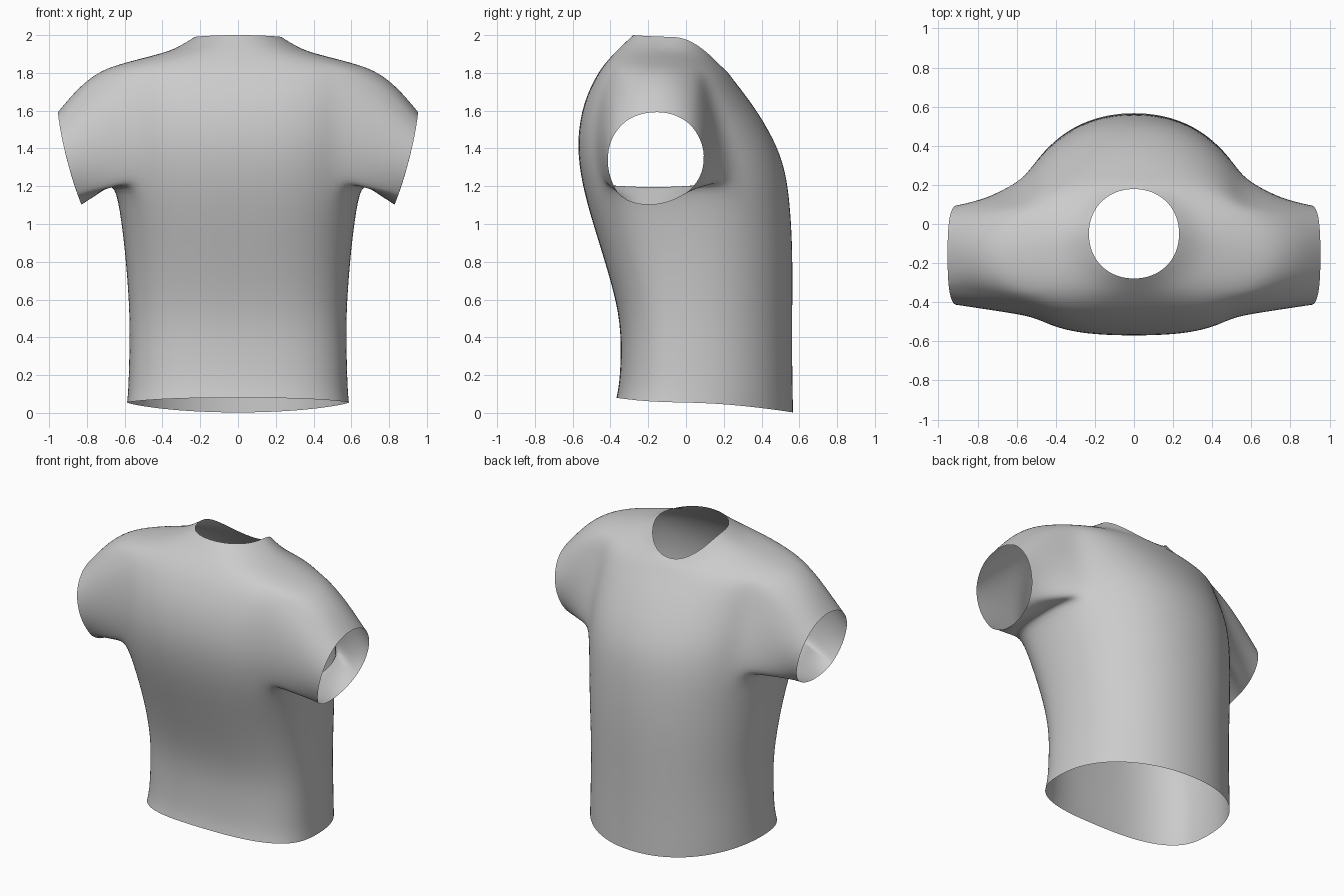
import bpy, bmesh, math

if "Cube" in bpy.data.objects:
    bpy.data.objects.remove(bpy.data.objects["Cube"])

COLS = 32
# width, front y, side y, back y, front z, side z, back z
ROWS = [
    (.590, -.37, .00, .570, .08, .055, .002),
    (.583, -.355, .02, .568, .15, .13, .09),
    (.578, -.345, .02, .565, .30, .30, .28),
    (.575, -.35, .02, .565, .52, .52, .50),
    (.595, -.43, .00, .568, .80, .80, .80),
    (.620, -.50, -.05, .560, 1.02, 1.02, 1.02),
    (.655, -.555, -.11, .540, 1.22, 1.22, 1.24),   # armpit
    (.665, -.58, -.15, .490, 1.42, 1.42, 1.41),
    (.665, -.555, -.16, .385, 1.60, 1.60, 1.59),
    (.665, -.51, -.16, .310, 1.72, 1.75, 1.69),
    (.640, -.455, -.15, .255, 1.82, 1.845, 1.76),  # shoulder top
    (.480, -.395, -.12, .225, 1.89, 1.885, 1.80),
    (.340, -.335, -.09, .200, 1.95, 1.92, 1.825),
    (.232, -.28, -.05, .180, 2.0, 1.99, 1.84),     # neckline
]
ARM_ROWS = range(6, 10)


def signed_pow(v, e):
    return math.copysign(abs(v) ** e, v)


def ring_point(row, i):
    """Rounded box in front, nearly elliptical behind."""
    w, yf, ys, yb, zf, zs, zb = row
    a = 2 * math.pi * i / COLS
    c, s = math.cos(a), math.sin(a)
    neck = row[0] < .45
    p = 2 / (2.1 if s > 0 or neck else 2.7)
    k = abs(s) ** p
    y_end, z_end = (yb, zb) if s > 0 else (yf, zf)
    return (w * signed_pow(c, p), ys + (y_end - ys) * k,
            zs + (z_end - zs) * abs(s) ** 1.6)


def is_armhole(r, i):
    """Three columns behind and four in front of each side are open."""
    if r not in ARM_ROWS:
        return False
    right = i < 3 or i >= COLS - 4
    left = COLS // 2 - 3 <= i < COLS // 2 + 4
    return right or left


bm = bmesh.new()

# Torso with open hem, neck and armholes
rings = [[bm.verts.new(ring_point(row, i)) for i in range(COLS)] for row in ROWS]
for r in range(len(ROWS) - 1):
    for i in range(COLS):
        if not is_armhole(r, i):
            j = (i + 1) % COLS
            bm.faces.new((rings[r][i], rings[r][j], rings[r + 1][j], rings[r + 1][i]))


def cuff_point(side, a):
    c, s = math.cos(a), math.sin(a)
    return (side * (.89 + .064 * s + .018 * c * c), -.155 + .265 * c - .02 * (1 - s) * abs(s),
            1.345 + .25 * s)


# Sleeves run from the armhole edges out to the cuffs
for side in (1, -1):
    edges = [e for e in bm.edges if e.is_boundary
             and all(v.co.x * side > .3 and 1.15 < v.co.z < 1.87 for v in e.verts)]
    verts = {v for e in edges for v in e.verts}
    loops = {}
    for v in verts:
        a = math.atan2((v.co.z - 1.53) / .31, (v.co.y + .155) / .31)
        end = cuff_point(side, a)
        chain = [v]
        for t in (.33, .67, 1):
            co = [p + (q - p) * t for p, q in zip(v.co, end)]
            co[2] += .2 * t * (1 - t) * max(0, math.sin(a))
            chain.append(bm.verts.new(co))
        loops[v] = chain
    for e in edges:
        a, b = (loops[v] for v in e.verts)
        for k in range(3):
            bm.faces.new((a[k], b[k], b[k + 1], a[k + 1]))

loose = [v for v in bm.verts if not v.link_faces]
bmesh.ops.delete(bm, geom=loose, context='VERTS')
bmesh.ops.recalc_face_normals(bm, faces=bm.faces)

mesh = bpy.data.meshes.new("shirt")
bm.to_mesh(mesh)
bm.free()
shirt = bpy.data.objects.new("shirt", mesh)
bpy.context.collection.objects.link(shirt)

# Plain cloth
cloth = bpy.data.materials.new("light_grey_cloth")
cloth.diffuse_color = (.6, .6, .6, 1)
cloth.use_nodes = True
cloth.node_tree.nodes["Principled BSDF"].inputs["Base Color"].default_value = cloth.diffuse_color
mesh.materials.append(cloth)
for f in mesh.polygons:
    f.use_smooth = True

smooth = shirt.modifiers.new("smooth", 'SUBSURF')
smooth.levels = smooth.render_levels = 2
